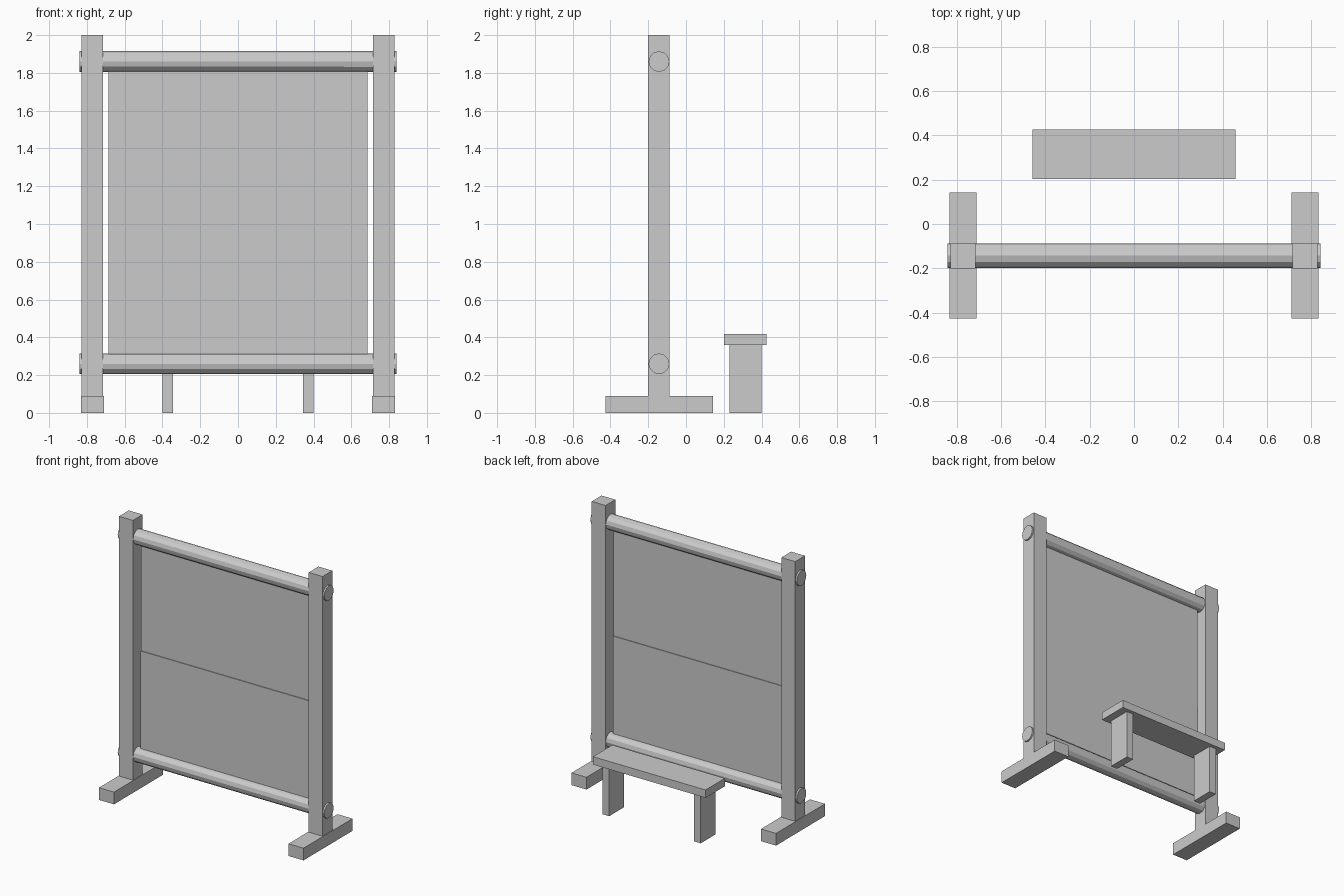
import bpy
import math

cube = bpy.data.objects.get("Cube")
if cube:
    bpy.data.objects.remove(cube, do_unlink=True)

# Single plain grey
grey = bpy.data.materials.new("plain_grey")
grey.use_nodes = True
colour = (0.6, 0.6, 0.6, 1)
grey.diffuse_color = colour
grey.node_tree.nodes["Principled BSDF"].inputs["Base Color"].default_value = colour


def finish(name):
    ob = bpy.context.object
    ob.name = name
    ob.data.materials.append(grey)
    bpy.ops.object.transform_apply(location=False, rotation=True, scale=True)
    return ob


def box(name, x, y, z):
    """Box from (min, max) ranges on each axis."""
    spans = (x, y, z)
    bpy.ops.mesh.primitive_cube_add(size=1, location=[(a + b) / 2 for a, b in spans])
    bpy.context.object.scale = [b - a for a, b in spans]
    return finish(name)


def mirrored_box(name, x, y, z):
    box("left_" + name, x, y, z)
    box("right_" + name, (-x[1], -x[0]), y, z)


def beam(name, z):
    bpy.ops.mesh.primitive_cylinder_add(vertices=12, radius=0.055, depth=1.68,
                                        location=(0, FRAME_Y, z),
                                        rotation=(0, math.pi / 2, 0))
    return finish(name)


def sheet(name, thickness, z):
    half = thickness / 2
    return box(name, (-0.686, 0.686), (FRAME_Y - half, FRAME_Y + half), z)


FRAME_Y = -0.143

# Upright frame
mirrored_box("foot", (0.71, 0.832), (-0.427, 0.142), (0, 0.09))
mirrored_box("post", (0.715, 0.828), (-0.2, -0.087), (0.09, 2))
beam("top_beam", 1.86)
beam("bottom_beam", 0.26)

# Stretched threads above, slightly thicker woven cloth below
sheet("warp_threads", 0.01, (1.03, 1.84))
sheet("woven_cloth", 0.02, (0.28, 1.03))

# Bench behind the frame
box("bench_seat", (-0.458, 0.458), (0.202, 0.427), (0.36, 0.418))
mirrored_box("bench_leg", (0.345, 0.4), (0.23, 0.4), (0, 0.36))
